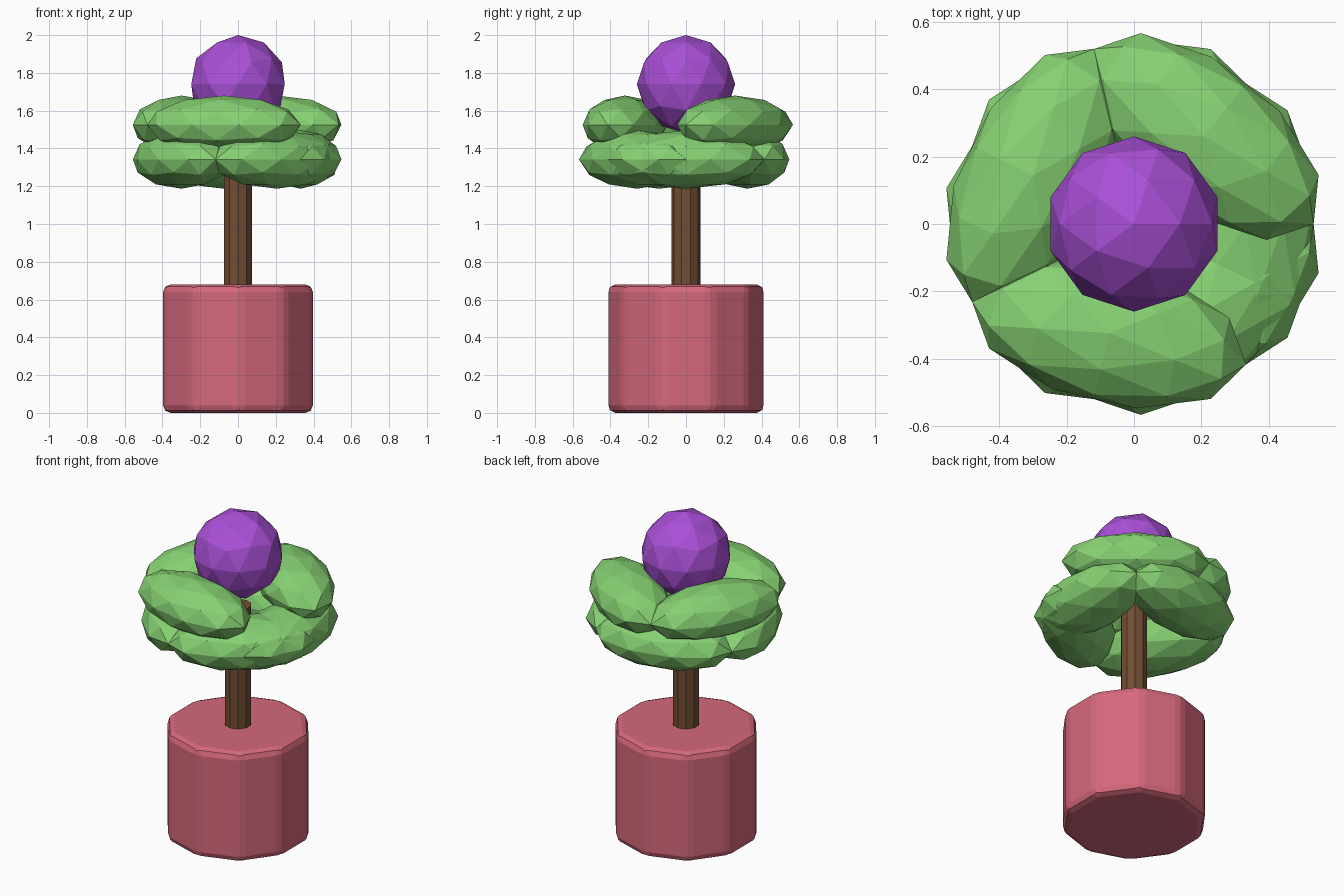
import bpy, math

if "Cube" in bpy.data.objects:
    bpy.data.objects.remove(bpy.data.objects["Cube"])


def material(name, color):
    m = bpy.data.materials.new(name)
    m.diffuse_color = (*color, 1.0)
    m.use_nodes = True
    m.node_tree.nodes["Principled BSDF"].inputs["Base Color"].default_value = m.diffuse_color
    return m


pink = material("pot_pink", (0.67, 0.14, 0.20))
brown = material("bark_brown", (0.17, 0.076, 0.034))
green = material("leaf_green", (0.24, 0.64, 0.17))
purple = material("berry_purple", (0.40, 0.08, 0.68))


def finish(name, mat):
    ob = bpy.context.object
    ob.name = name
    ob.data.materials.append(mat)
    return ob


def cylinder(name, radius, z0, z1, mat):
    bpy.ops.mesh.primitive_cylinder_add(vertices=10, radius=radius, depth=z1 - z0,
                                        location=(0, 0, (z0 + z1) / 2))
    return finish(name, mat)


def ball(name, loc, scale, angle, mat):
    bpy.ops.mesh.primitive_ico_sphere_add(subdivisions=2, radius=1, location=loc,
                                          rotation=(0, 0, angle))
    ob = finish(name, mat)
    ob.scale = scale
    return ob


# Ten-sided pot with softened edges
pot = cylinder("pot", 0.417, 0.0, 0.68, pink)
bevel = pot.modifiers.new("rounded_edges", 'BEVEL')
bevel.width = 0.04
bevel.segments = 2
bevel.limit_method = 'ANGLE'
bevel.angle_limit = math.radians(20)

# Trunk
cylinder("trunk", 0.077, 0.6, 1.42, brown)

# Seven leaves around the trunk, alternating between a lower and an upper tier
for i in range(7):
    a = i * math.tau / 7
    z = 1.525 if i % 2 else 1.342
    ball(f"leaf_{i + 1}", (0.332 * math.cos(a), 0.332 * math.sin(a), z),
         (0.21, 0.417, 0.155), a, green)

# Round fruit on top
ball("fruit", (0, 0, 1.74), (0.26, 0.26, 0.26), 0, purple)
